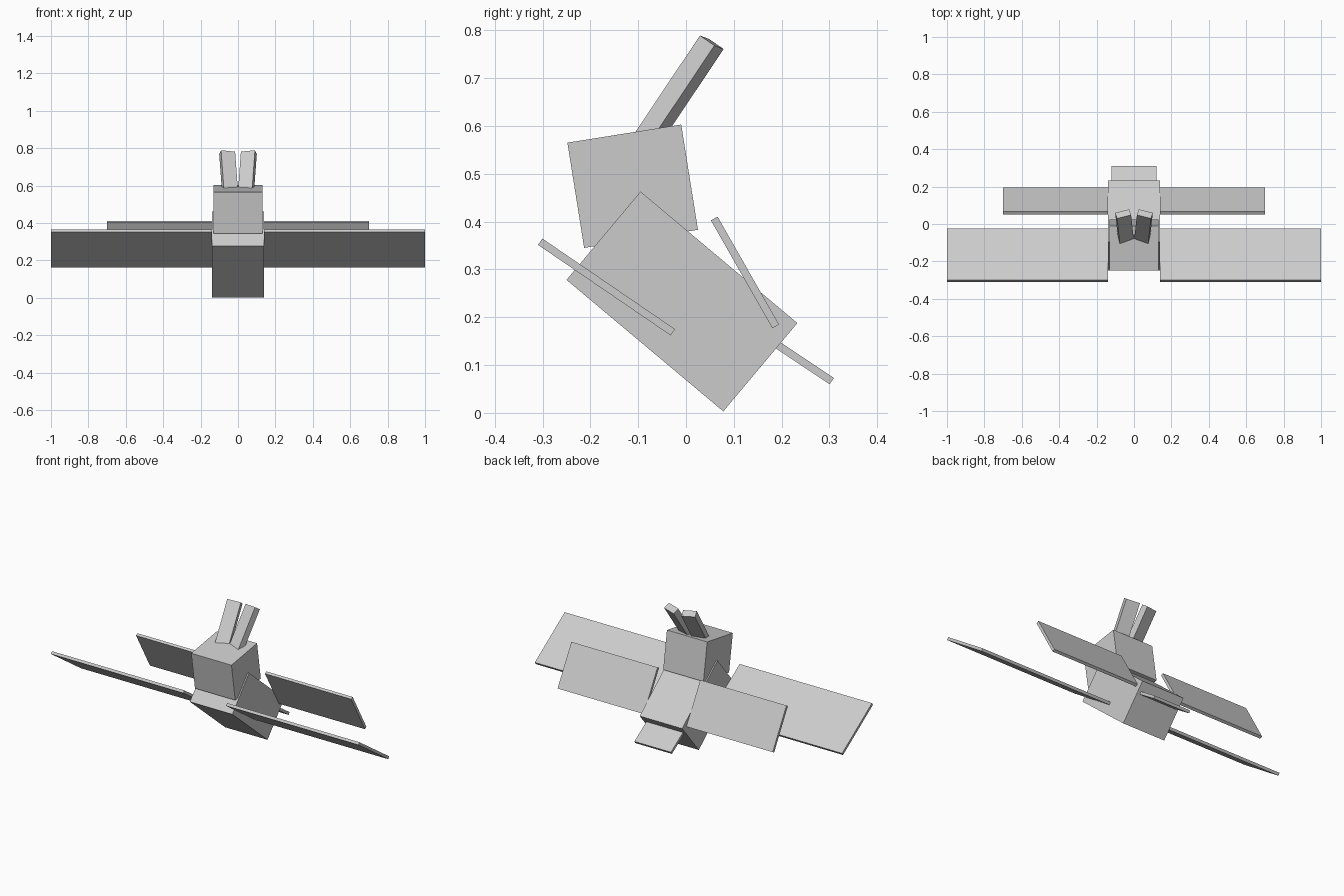
import bpy, math
from mathutils import Vector, Matrix

if "Cube" in bpy.data.objects:
    bpy.data.objects.remove(bpy.data.objects["Cube"])

def box(name, center, size, rot):
    """Box of given size with a baked rotation matrix."""
    bpy.ops.mesh.primitive_cube_add(size=1)
    ob = bpy.context.object
    ob.name = name
    ob.data.transform(Matrix.Translation(center) @ rot.to_4x4() @ Matrix.Diagonal((*size, 1)))
    return ob

def slab(name, a, b, thick, x0, x1):
    """Box running from a to b in the side (y, z) plane, spanning x0..x1."""
    d = Vector(b) - Vector(a)
    rot = Matrix.Rotation(math.atan2(d.y, d.x), 3, 'X')
    mid = (Vector(a) + Vector(b)) / 2
    return box(name, Vector(((x0 + x1) / 2, mid.x, mid.y)), (abs(x1 - x0), d.length, thick), rot)

# Tilted body, head and tail plate
slab("body", (-0.1725, 0.3705), (0.1555, 0.0955), 0.241, -0.138, 0.138)
slab("head", (-0.094, 0.364), (-0.129, 0.584), 0.241, -0.131, 0.131)
slab("tail", (0.16, 0.163), (0.305, 0.0665), 0.016, -0.119, 0.119)

for side, s in (("left", -1), ("right", 1)):
    # Large front wings and smaller rear wings
    slab("front_wing_" + side, (-0.305, 0.358), (-0.0275, 0.1685), 0.016, s * 0.139, s)
    slab("rear_wing_" + side, (0.059, 0.4065), (0.1875, 0.181), 0.016, s * 0.139, s * 0.7)
    # Ears: leaning back, splayed outward and twisted
    rot = (Matrix.Rotation(math.radians(-33.8), 3, 'X')
           @ Matrix.Rotation(math.radians(3.5 * s), 3, 'Y')
           @ Matrix.Rotation(math.radians(-15 * s), 3, 'Z'))
    length = 0.25
    top = Vector((s * 0.058, 0.054, 0.775))
    box("ear_" + side, top - rot @ Vector((0, 0, length / 2)), (0.078, 0.038, length), rot)
